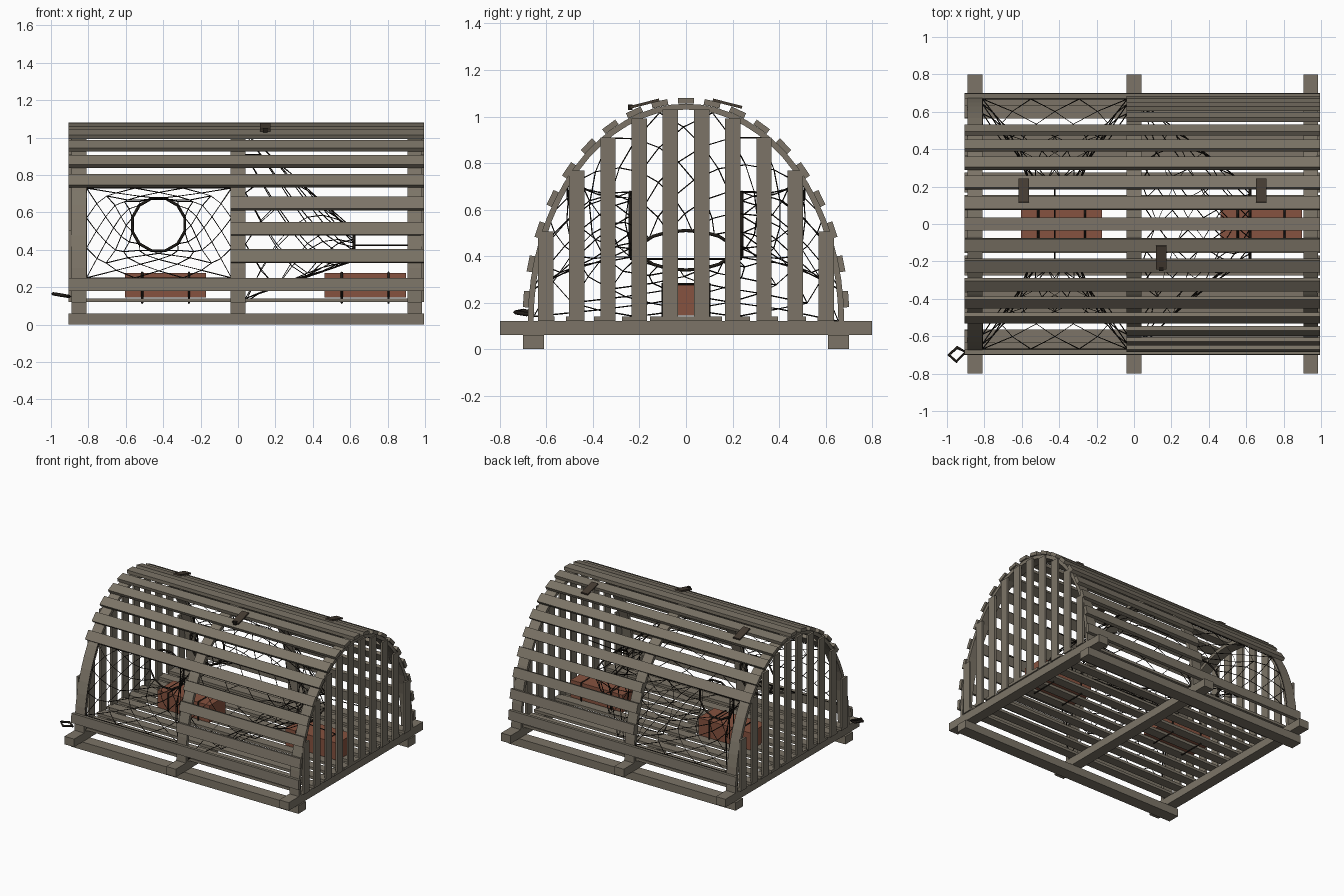
import bpy, bmesh
from math import sin, cos, pi, atan2, sqrt
from mathutils import Vector, Matrix

cube = bpy.data.objects.get("Cube")
if cube:
    bpy.data.objects.remove(cube)


def material(name, rgb):
    m = bpy.data.materials.new(name)
    m.use_nodes = True
    m.diffuse_color = (*rgb, 1)
    bsdf = next(n for n in m.node_tree.nodes if n.type == 'BSDF_PRINCIPLED')
    bsdf.inputs["Base Color"].default_value = (*rgb, 1)
    bsdf.inputs["Roughness"].default_value = 0.9
    return m


WOOD = material("weathered wood", (0.20, 0.175, 0.135))
BRICK = material("brick red", (0.24, 0.085, 0.05))
TWINE = material("dark twine", (0.014, 0.011, 0.008))
LEATHER = material("dark leather", (0.06, 0.045, 0.032))

X0, X1 = -0.905, 0.995          # ends of the long slats
BOWS = (-0.85, 0.0, 0.945)      # frame positions
BASE = 0.12                     # foot of the arch


def link(name, mesh, mat):
    ob = bpy.data.objects.new(name, mesh)
    bpy.context.scene.collection.objects.link(ob)
    mesh.materials.append(mat)
    return ob


def box(name, center, size, mat, tilt=0.0):
    """Box, optionally tilted around the x axis."""
    bm = bmesh.new()
    bmesh.ops.create_cube(bm, size=1)
    bmesh.ops.scale(bm, vec=size, verts=bm.verts)
    bmesh.ops.rotate(bm, matrix=Matrix.Rotation(tilt, 3, 'X'), verts=bm.verts)
    bmesh.ops.translate(bm, vec=center, verts=bm.verts)
    mesh = bpy.data.meshes.new(name)
    bm.to_mesh(mesh)
    bm.free()
    return link(name, mesh, mat)


def span(name, xa, xb, y, z, w, h, mat=WOOD, tilt=0.0):
    return box(name, ((xa + xb) / 2, y, z), (xb - xa, w, h), mat, tilt)


def cords(name, paths, radius, closed=False, mat=TWINE):
    """Thin tubes along straight-sided paths, as one mesh."""
    curve = bpy.data.curves.new(name, 'CURVE')
    curve.dimensions = '3D'
    curve.bevel_depth = radius
    curve.bevel_resolution = 0
    curve.use_fill_caps = True
    for path in paths:
        s = curve.splines.new('POLY')
        s.points.add(len(path) - 1)
        for p, co in zip(s.points, path):
            p.co = (*co, 1)
        s.use_cyclic_u = closed
    tmp = bpy.data.objects.new(name + " path", curve)
    bpy.context.scene.collection.objects.link(tmp)
    dg = bpy.context.evaluated_depsgraph_get()
    mesh = bpy.data.meshes.new_from_object(tmp.evaluated_get(dg))
    bpy.data.objects.remove(tmp)
    mesh.materials.clear()
    return link(name, mesh, mat)


def arch(t, a, b):
    return a * cos(t), BASE + b * sin(t)


def bow(name, x, width=0.08, steps=32):
    """Bent wooden frame with a rectangular section."""
    bm = bmesh.new()
    loops = []
    for i in range(steps + 1):
        t = pi * i / steps
        outer, inner = arch(t, 0.68, 0.935), arch(t, 0.655, 0.91)
        loops.append([bm.verts.new((x + dx * width / 2, *p)) for dx, p in
                      ((-1, outer), (1, outer), (1, inner), (-1, inner))])
    for p, q in zip(loops, loops[1:]):
        for k in range(4):
            n = (k + 1) % 4
            bm.faces.new((p[k], p[n], q[n], q[k]))
    bm.faces.new(loops[0])
    bm.faces.new(loops[-1][::-1])
    bmesh.ops.recalc_face_normals(bm, faces=bm.faces)
    mesh = bpy.data.meshes.new(name)
    bm.to_mesh(mesh)
    bm.free()
    return link(name, mesh, WOOD)


def net(name, edge, ring, rows, sag):
    """Diamond mesh from an outer loop to a ring; both are functions of 0..1."""
    n = 12

    def knot(r, i):
        u = ((i + 0.5 * (r % 2)) / n) % 1.0
        f = r / rows
        p = edge(u).lerp(ring(u), f)
        return p + (sag * sin(pi * f)) * (ring(u) - edge(u)).cross(
            edge((u + 0.01) % 1) - edge((u - 0.01) % 1)).normalized()

    paths = []
    for i in range(n):
        for s in (0, 1):
            # each strand drifts half a mesh sideways per row, in a zigzag
            paths.append([knot(r, i - s * (r % 2)) for r in range(rows + 1)])
    return cords(name, paths, 0.003)


# Base: runners, cross beams and floor
for y in (-0.655, 0.655):
    span("runner", X0, X1, y, 0.03, 0.09, 0.06)
for x in BOWS:
    box("cross_beam", (x, 0, 0.09), (0.08, 1.6, 0.06), WOOD)
    bow("bent_frame", x)
for i in range(-5, 6):
    span("floor_slat", X0, X1, i * 0.12, 0.13, 0.07, 0.02)

# End slats, cut to the height of the arch
for x in (X0 + 0.008, X1 - 0.008):
    for i in range(10):
        y = (i - 4.5) * 0.134
        top = BASE + 0.915 * sqrt(1 - (y / 0.665) ** 2)
        box("end_slat", (x, y, (BASE + top) / 2), (0.016, 0.066, top - BASE), WOOD)

# Roof slats around the arch, with a doorway on each long side
A, B = 0.69, 0.9475
for i in range(19):
    t = pi / 2 + (i - 9) * 0.1634
    y, z = arch(t, A, B)
    tilt = atan2(B * cos(t), -A * sin(t)) + pi
    start = -0.04 if min(i, 18 - i) in (1, 2, 3) else X0
    span("roof_slat", start, X1, y, z, 0.07, 0.025, WOOD, tilt)

# Leather hinges at the back and a door toggle at the front
for x, side in ((-0.59, 1), (0.68, 1), (0.145, -1)):
    y, z = arch(1.31, A, B)
    name = "hinge" if side > 0 else "door_strap"
    box(name, (x, side * y, z + 0.02), (0.055, 0.13, 0.012), LEATHER, -side * 0.25)
box("toggle", (0.145, -0.24, 1.04), (0.025, 0.02, 0.025), TWINE)

# Side entrances: funnel nets held open by rings
DOOR = [(-0.81, 0.25), (-0.035, 0.25), (-0.035, 0.73), (-0.81, 0.73)]


def ring_point(u):
    a = 2 * pi * u - 3 * pi / 4
    return -0.425 + 0.145 * cos(a), 0.535 + 0.145 * sin(a)


for side in (-1, 1):
    def door_edge(u):
        k = int(u * 4) % 4
        (xa, za), (xb, zb) = DOOR[k], DOOR[(k + 1) % 4]
        f = u * 4 % 1
        x, z = xa + (xb - xa) * f, za + (zb - za) * f
        return Vector((x, side * 0.675 * sqrt(1 - ((z - BASE) / 0.93) ** 2), z))

    def door_ring(u):
        x, z = ring_point(u)
        return Vector((x, side * 0.24, z))

    net("entrance_net", door_edge, door_ring, 6, 0.03 * side)
    cords("entrance_edge", [[door_edge(i / 24) for i in range(24)]], 0.003, True)
    cords("entrance_ring", [[door_ring(i / 12) for i in range(12)]], 0.008, True)
cords("ring_tie", [[(-0.425, -0.24, 0.388), (-0.425, 0.24, 0.388)]], 0.004)


# Inner funnel from the middle frame to a flat oval ring
def frame_edge(u):
    if u < 0.75:
        return Vector((0.04, *arch(pi * u / 0.75, 0.655, 0.91)))
    return Vector((0.04, -0.655 + 1.31 * (u - 0.75) / 0.25, 0.14))


def oval(u):
    a = 2 * pi * u - pi / 8
    return Vector((0.62, 0.2 * cos(a), 0.425 + 0.085 * sin(a)))


net("inner_net", frame_edge, oval, 7, 0.0)
cords("inner_ring", [[oval(i / 16) for i in range(16)]], 0.007, True)
cords("inner_ring_tie", [[(0.62, s * 0.2, 0.425), (0.98, s * 0.24, 0.425)]
                         for s in (-1, 1)], 0.004)

# Brick weights with wire straps
for x in (-0.3875, 0.68):
    box("brick", (x, 0, 0.21), (0.435, 0.19, 0.13), BRICK)
    cords("brick_strap", [[(x + dx, -0.1, 0.115), (x + dx, 0.1, 0.115),
                           (x + dx, 0.1, 0.28), (x + dx, -0.1, 0.28)]
                          for dx in (-0.125, 0.125)], 0.006, True)

# Rope handle at the front corner
cords("rope_handle", [[(-0.9, -0.685, 0.15), (-0.945, -0.66, 0.158),
                       (-0.99, -0.70, 0.165), (-0.95, -0.735, 0.158)]], 0.009, True)
